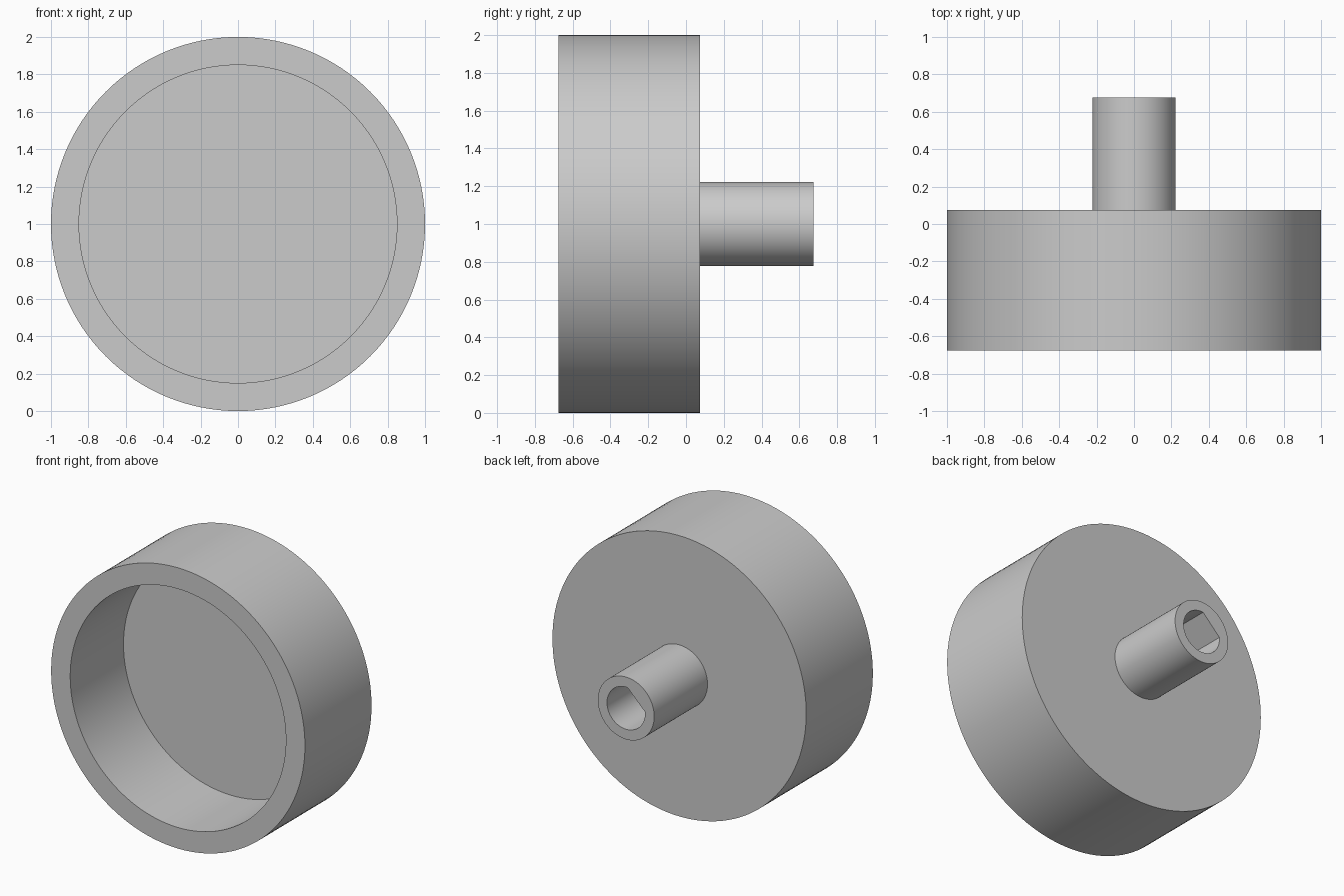
import bpy, bmesh, math
from mathutils import Matrix, Vector

if "Cube" in bpy.data.objects:
    bpy.data.objects.remove(bpy.data.objects["Cube"], do_unlink=True)

grey = bpy.data.materials.new("plain_grey")
grey.use_nodes = True
colour = (0.6, 0.6, 0.6, 1)
grey.diffuse_color = colour
grey.node_tree.nodes["Principled BSDF"].inputs["Base Color"].default_value = colour

SIDES = 128
AXIS_Z = 1.0
FRONT, BACK, END = -0.675, 0.075, 0.675
WALL = 0.15


def cylinder(name, radius, y0, y1, flat=None):
    """Solid cylinder along y; flat cuts a D section at that distance from the axis."""
    bm = bmesh.new()
    bmesh.ops.create_cone(bm, cap_ends=True, segments=SIDES,
                          radius1=radius, radius2=radius, depth=y1 - y0)
    bmesh.ops.rotate(bm, verts=bm.verts, matrix=Matrix.Rotation(math.pi / 2, 3, "X"))
    if flat:
        normal = Vector((-1, 0, 1)).normalized()
        cut = bmesh.ops.bisect_plane(bm, geom=bm.verts[:] + bm.edges[:] + bm.faces[:],
                                     plane_co=normal * flat, plane_no=normal,
                                     clear_outer=True)
        edges = [e for e in cut["geom_cut"] if isinstance(e, bmesh.types.BMEdge)]
        bmesh.ops.contextual_create(bm, geom=edges)
        bmesh.ops.recalc_face_normals(bm, faces=bm.faces)
    bmesh.ops.translate(bm, verts=bm.verts, vec=(0, (y0 + y1) / 2, AXIS_Z))
    mesh = bpy.data.meshes.new(name)
    bm.to_mesh(mesh)
    bm.free()
    mesh.materials.append(grey)
    obj = bpy.data.objects.new(name, mesh)
    bpy.context.collection.objects.link(obj)
    return obj


def hollow(obj, cutter):
    """Subtract the cutter, then shade the curved walls smooth."""
    mod = obj.modifiers.new("hollow", "BOOLEAN")
    mod.operation, mod.solver, mod.object = "DIFFERENCE", "EXACT", cutter
    bpy.ops.object.select_all(action="DESELECT")
    obj.select_set(True)
    bpy.context.view_layer.objects.active = obj
    bpy.ops.object.modifier_apply(modifier=mod.name)
    bpy.data.objects.remove(cutter, do_unlink=True)
    bpy.ops.object.shade_smooth_by_angle(angle=math.radians(30))


# Round cup, open at the front
cup = cylinder("cup", 1.0, FRONT, BACK)
hollow(cup, cylinder("cup_cutter", 1.0 - WALL, FRONT - 0.1, BACK - WALL))

# Rear shaft with a D-shaped socket
shaft = cylinder("shaft", 0.222, BACK, END)
hollow(shaft, cylinder("socket_cutter", 0.15, BACK + 0.002, END + 0.1, flat=0.115))
